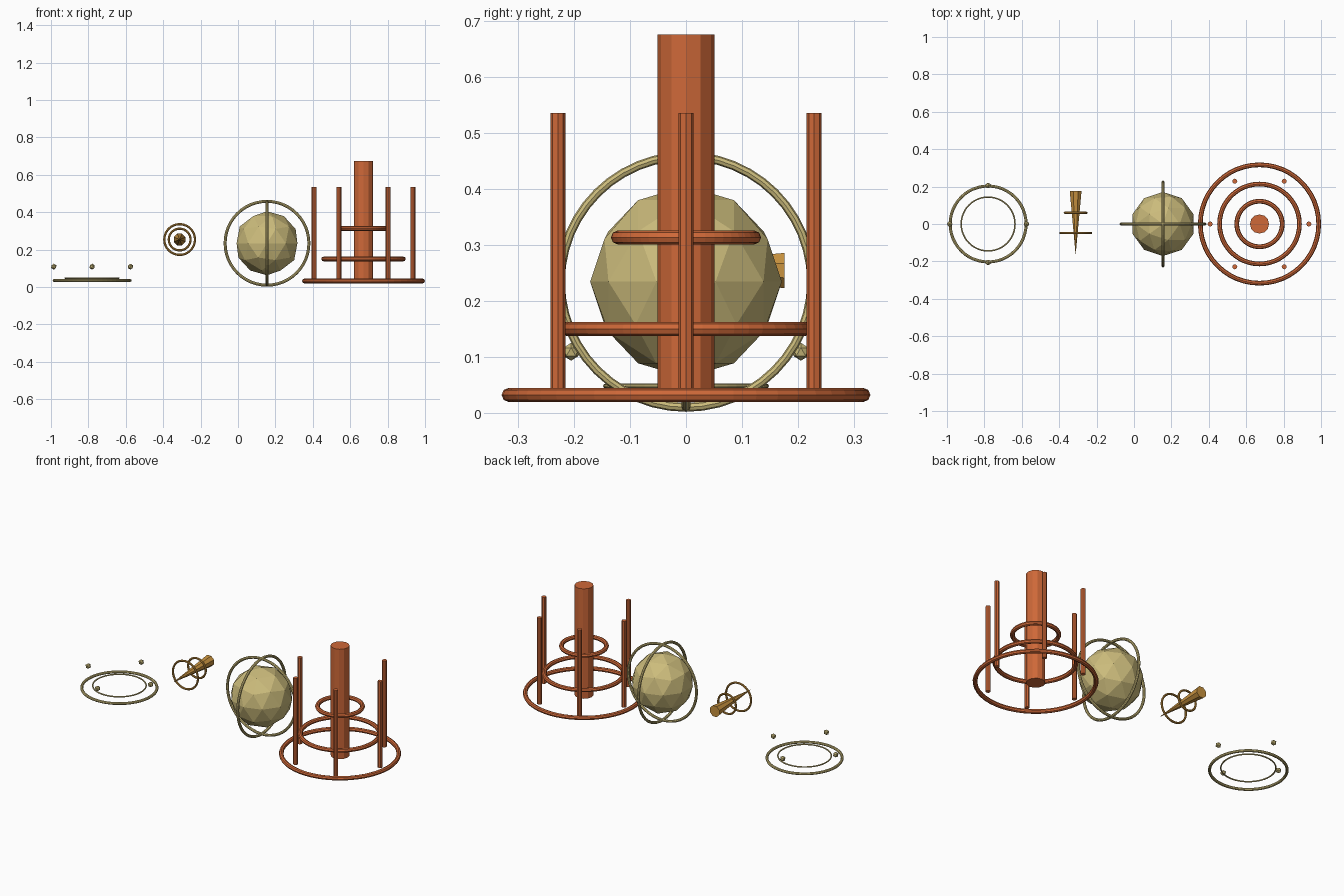
import bpy
from math import cos, sin, pi, radians

cube = bpy.data.objects.get("Cube")
if cube:
    bpy.data.objects.remove(cube, do_unlink=True)


def material(name, rgb):
    m = bpy.data.materials.new(name)
    m.use_nodes = True
    m.diffuse_color = (*rgb, 1)
    m.node_tree.nodes["Principled BSDF"].inputs["Base Color"].default_value = (*rgb, 1)
    return m


ORANGE = material("burnt orange", (0.62, 0.14, 0.04))
KHAKI = material("pale khaki", (0.60, 0.50, 0.20))
OCHRE = material("ochre", (0.58, 0.29, 0.05))


def finish(name, mat):
    ob = bpy.context.object
    ob.name = name
    ob.data.materials.append(mat)
    return ob


def ring(name, mat, loc, outer, tube, rot=(0, 0, 0)):
    bpy.ops.mesh.primitive_torus_add(
        location=loc, rotation=rot, major_radius=outer - tube, minor_radius=tube,
        major_segments=48, minor_segments=8)
    return finish(name, mat)


def column(name, mat, x, y, bottom, top, radius, sides):
    bpy.ops.mesh.primitive_cylinder_add(
        vertices=sides, radius=radius, depth=top - bottom,
        location=(x, y, (bottom + top) / 2))
    return finish(name, mat)


def ball(name, mat, loc, radius, detail):
    bpy.ops.mesh.primitive_ico_sphere_add(subdivisions=detail, radius=radius, location=loc)
    return finish(name, mat)


# Tower: central pillar, three stacked rings, six posts
TX, BASE = 0.671, 0.022
column("tower_pillar", ORANGE, TX, 0, BASE, 0.675, 0.051, 12)
for i, (z, outer) in enumerate([(0.032, 0.329), (0.15, 0.226), (0.313, 0.134)]):
    ring(f"tower_ring_{i + 1}", ORANGE, (TX, 0, z), outer, 0.0125)
for i in range(6):
    a = i * pi / 3
    column(f"tower_post_{i + 1}", ORANGE, TX + 0.264 * cos(a), 0.264 * sin(a),
           BASE, 0.535, 0.0135, 8)

# Faceted orb with two crossed upright rings
ORB = (0.155, 0, 0.234)
ball("orb", KHAKI, ORB, 0.171, 2)
ring("orb_ring_front", KHAKI, ORB, 0.232, 0.008, (pi / 2, 0, 0))
ring("orb_ring_side", KHAKI, ORB, 0.232, 0.008, (0, pi / 2, 0))

# Spike pointing forward, with two rings around it
SX, SZ = -0.312, 0.254
bpy.ops.mesh.primitive_cone_add(vertices=8, radius1=0.034, radius2=0, depth=0.342,
                                location=(SX, 0.005, SZ), rotation=(pi / 2, 0, 0))
spike = finish("spike", OCHRE)
spike.rotation_euler = (pi / 2, radians(22.5), 0)
ring("spike_ring_front", OCHRE, (SX, -0.048, SZ), 0.088, 0.006, (pi / 2, 0, 0))
ring("spike_ring_back", OCHRE, (SX, 0.06, SZ), 0.064, 0.006, (pi / 2, 0, 0))

# Flat double ring with four small floating beads
RX = -0.78
ring("floor_ring_outer", KHAKI, (RX, 0, 0.035), 0.211, 0.008)
ring("floor_ring_inner", KHAKI, (RX, 0, 0.048), 0.148, 0.004)
for i in range(4):
    a = i * pi / 2
    ball(f"bead_{i + 1}", KHAKI, (RX + 0.205 * cos(a), 0.205 * sin(a), 0.109), 0.016, 1)
